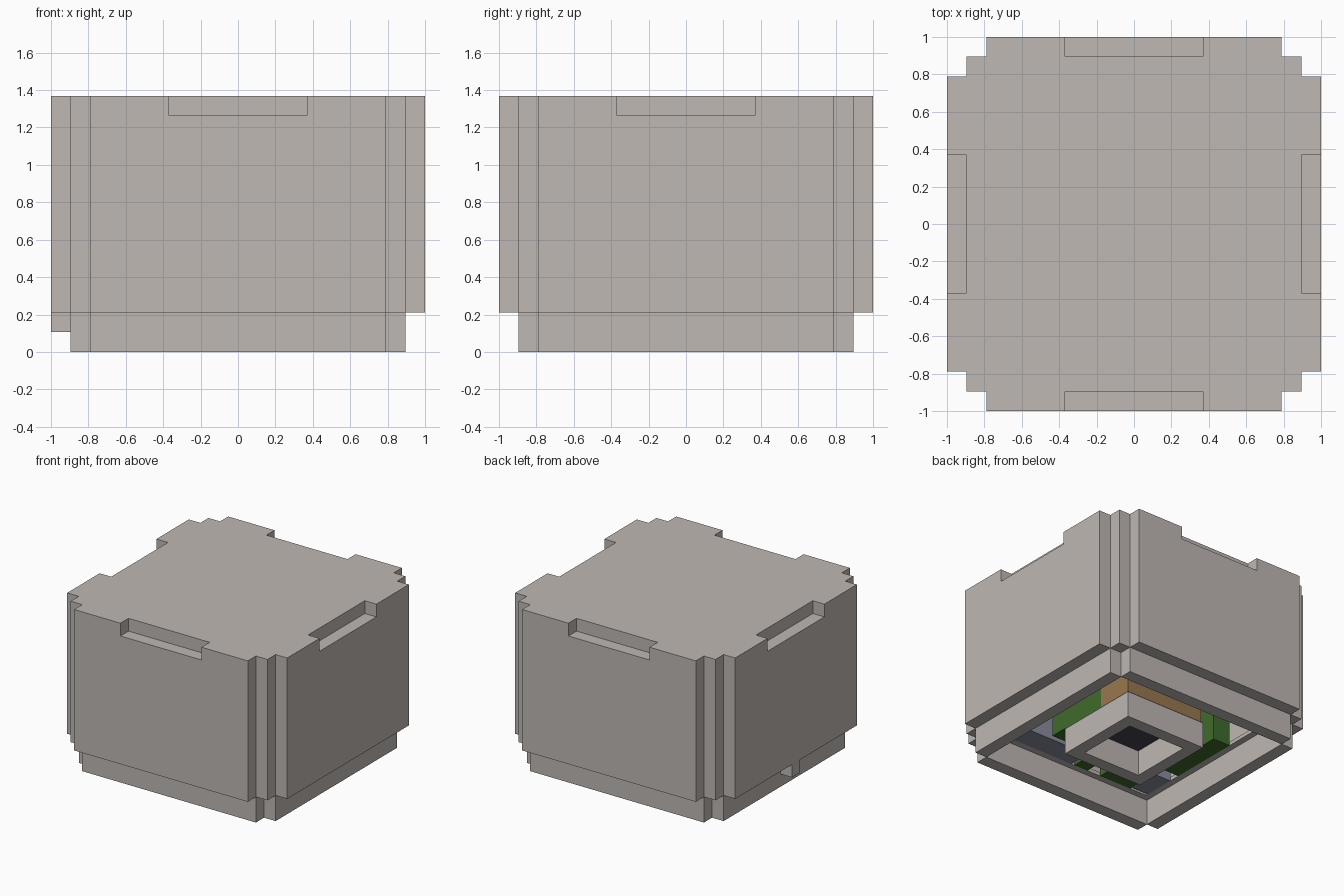
import bpy
import bmesh
from mathutils import Vector

U = 2 / 19          # one grid unit
SIZE, HEIGHT = 19, 13

if "Cube" in bpy.data.objects:
    bpy.data.objects.remove(bpy.data.objects["Cube"], do_unlink=True)


def material(name, rgb):
    mat = bpy.data.materials.new(name)
    mat.use_nodes = True
    mat.diffuse_color = (*rgb, 1)
    mat.node_tree.nodes["Principled BSDF"].inputs["Base Color"].default_value = (*rgb, 1)
    return mat


GREY = material("warm grey", (0.52, 0.48, 0.45))
GREEN = material("leaf green", (0.05, 0.147, 0.025))
WOOD = material("wood orange", (0.32, 0.19, 0.08))
STONE = material("slate blue", (0.25, 0.27, 0.34))
DARK = material("near black", (0.06, 0.055, 0.08))


def add_object(name, bm, mat):
    mesh = bpy.data.meshes.new(name)
    bm.to_mesh(mesh)
    bm.free()
    mesh.materials.append(mat)
    obj = bpy.data.objects.new(name, mesh)
    bpy.context.scene.collection.objects.link(obj)
    return obj


def box(name, mat, x, y, z):
    """Box between pairs of limits given in grid units."""
    bm = bmesh.new()
    bmesh.ops.create_cube(bm, size=1)
    for v in bm.verts:
        v.co = Vector([U * (r[0] if c < 0 else r[1]) for c, r in zip(v.co, (x, y, z))])
    return add_object(name, bm, mat)


def cell_mesh(name, mat, filled):
    """Skin the cells picked by a rule, then merge flat faces."""
    bm = bmesh.new()
    cells = {(i, j, k) for i in range(SIZE) for j in range(SIZE)
             for k in range(HEIGHT) if filled(i, j, k)}
    for cell in cells:
        centre = Vector(cell) + Vector((-9, -9, 0.5))
        for axis in range(3):
            for sign in (-1, 1):
                step = [0, 0, 0]
                step[axis] = sign
                if tuple(c + s for c, s in zip(cell, step)) in cells:
                    continue
                n = Vector(step)
                u = Vector([float(a == (axis + 1) % 3) for a in range(3)])
                v = n.cross(u)
                bm.faces.new([bm.verts.new((centre + (n + a * u + b * v) / 2) * U)
                              for a, b in ((-1, -1), (1, -1), (1, 1), (-1, 1))])
    bmesh.ops.remove_doubles(bm, verts=bm.verts, dist=0.001)
    bmesh.ops.dissolve_limit(bm, angle_limit=0.01, verts=bm.verts, edges=bm.edges)
    return add_object(name, bm, mat)


def rings(i, j):
    a, b = abs(i - 9), abs(j - 9)
    return max(a, b), min(a, b)


# Hollow upper case with stepped corners and four notches in the top edge
def case_rule(i, j, k):
    far, near = rings(i, j)
    if k < 2 or (far == 9 and near > 7):
        return False
    if k == 12:
        return not (far == 9 and near <= 3)
    return far >= 8


# Open base frame, narrower than the case, with a square tube in the middle
def base_rule(i, j, k):
    far, near = rings(i, j)
    return k < 2 and ((far == 8 and near <= 7) or far == 3)


cell_mesh("case", GREY, case_rule)
cell_mesh("base_frame", GREY, base_rule)

# Small plug under the case on the -x side
box("side_plug", GREY, (-9.5, -8.5), (-0.5, 0.5), (1, 2))

# Narrow ledge inside the case
for s in (-1, 1):
    near, far = sorted((7 * s, 7.5 * s))
    box("ledge_y", GREY, (-7.5, 7.5), (near, far), (2, 2.3))
    box("ledge_x", GREY, (near, far), (-7, 7), (2, 2.3))

# Dark plate closing the tube
box("tube_plate", DARK, (-3.5, 3.5), (-3.5, 3.5), (2, 2.09))

# Contents standing inside the case
box("wood_block", WOOD, (-3.3, 3.5), (0.5, 3.5), (2.09, 5))
box("middle_bush", GREEN, (-1.5, 3.5), (-4.9, 0.5), (2.09, 6))
box("front_stone", STONE, (0, 7), (-7, -5.2), (2, 4))
box("front_leaf_small", GREEN, (-1.5, -0.3), (-7, -6), (2, 6))
box("front_leaf_wide", GREEN, (-5.5, -2.7), (-7, -6), (2, 6))
box("corner_stone", STONE, (-7, -5.6), (-6.8, -4.3), (2, 3.2))
box("side_bush", GREEN, (-7, -5.5), (-3.4, 2.3), (2, 6))
